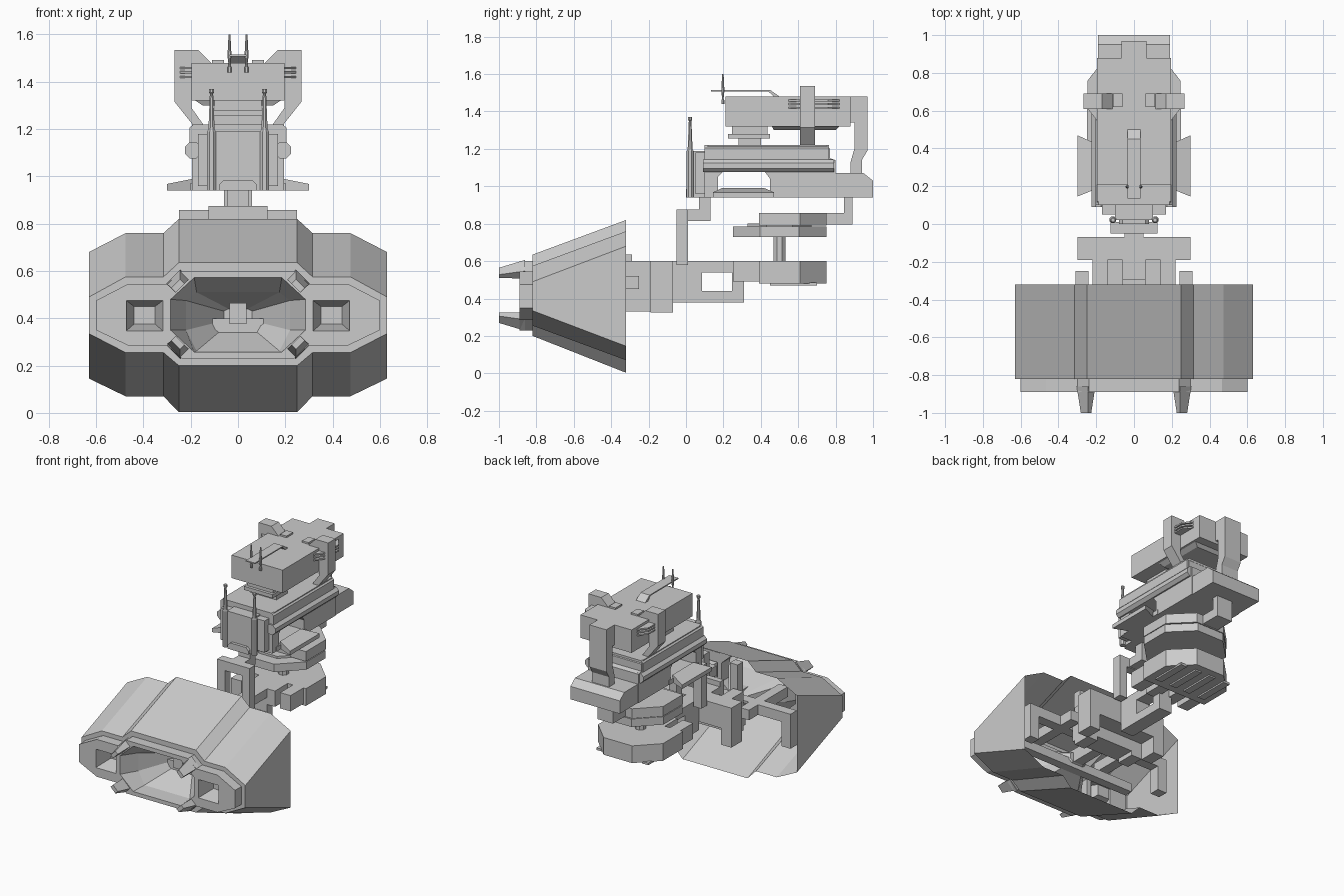
import bpy, bmesh, math

if "Cube" in bpy.data.objects:
    bpy.data.objects.remove(bpy.data.objects["Cube"])


def loft(name, rings, cap0=True, cap1=True, mirror=False):
    """Skin between matching rings of 3D points."""
    bm = bmesh.new()
    vs = [[bm.verts.new(p) for p in r] for r in rings]
    n = len(rings[0])
    for a, b in zip(vs, vs[1:]):
        for i in range(n):
            j = (i + 1) % n
            bm.faces.new((a[i], a[j], b[j], b[i]))
    if cap0:
        bm.faces.new(vs[0])
    if cap1:
        bm.faces.new(vs[-1][::-1])
    bmesh.ops.recalc_face_normals(bm, faces=bm.faces)
    me = bpy.data.meshes.new(name)
    bm.to_mesh(me)
    bm.free()
    ob = bpy.data.objects.new(name, me)
    bpy.context.collection.objects.link(ob)
    if mirror:
        md = ob.modifiers.new("Mirror", 'MIRROR')
        md.use_mirror_merge = False
    return ob


def ring(pts, axis, t):
    """Put a 2D profile at position t along an axis."""
    if axis == 'x':
        return [(t, a, b) for a, b in pts]
    if axis == 'y':
        return [(a, t, b) for a, b in pts]
    return [(a, b, t) for a, b in pts]


def prism(name, pts, axis, a, b, mirror=False):
    return loft(name, [ring(pts, axis, a), ring(pts, axis, b)], mirror=mirror)


def box(name, x0, x1, y0, y1, z0, z1, mirror=False):
    return prism(name, rect(x0, x1, y0, y1), 'z', z0, z1, mirror)


def rect(a0, a1, b0, b1):
    return [(a0, b0), (a1, b0), (a1, b1), (a0, b1)]


def sym(half):
    return half + [(-x, z) for x, z in reversed(half)]


def octagon(apothem, cx, cy):
    r = apothem / math.cos(math.pi / 8)
    return [(cx + r * math.cos(math.pi * (k + .5) / 4),
             cy + r * math.sin(math.pi * (k + .5) / 4)) for k in range(8)]


# Hull: open flared shell with a stepped front lip
back = sym([(.25, .82), (.315, .76), (.475, .76), (.63, .68),
            (.63, .145), (.475, .07), (.315, .07), (.25, .003)])
front = sym([(.25, .635), (.315, .575), (.475, .575), (.63, .49),
             (.63, .335), (.475, .255), (.315, .255), (.25, .20)])
lip = sym([(.238, .60), (.30, .545), (.465, .545), (.60, .475),
           (.60, .35), (.465, .285), (.30, .285), (.238, .23)])
loft("hull_shell", [ring(back, 'y', -.32), ring(front, 'y', -.82), ring(lip, 'y', -.82)], False, False)
lip_ob = prism("front_lip", lip, 'y', -.89, -.80)

mouth = sym([(.185, .572), (.285, .48), (.285, .35), (.185, .257)])
mouth_in = sym([(.175, .51), (.22, .475), (.22, .35), (.175, .262)])
bowl = sym([(.04, .44), (.06, .43), (.06, .39), (.04, .375)])
win = rect(.318, .472, .347, .475)
win_in = rect(.35, .44, .375, .45)
for c in (prism("cut_mouth", mouth, 'y', -.95, -.7),
          prism("cut_window_r", win, 'y', -.95, -.7),
          prism("cut_window_l", [(-x, z) for x, z in win], 'y', -.95, -.7)):
    md = lip_ob.modifiers.new("Cut", 'BOOLEAN')
    md.operation = 'DIFFERENCE'
    md.solver = 'EXACT'
    md.object = c
    bpy.context.view_layer.objects.active = lip_ob
    bpy.ops.object.modifier_apply(modifier=md.name)
    bpy.data.objects.remove(c)
loft("mouth_funnel", [ring(mouth, 'y', -.89), ring(mouth_in, 'y', -.78), ring(bowl, 'y', -.55)], False, True)
loft("window_recess", [ring(win, 'y', -.89), ring(win_in, 'y', -.77)], False, True, mirror=True)
box("mouth_core", -.035, .035, -.66, -.32, .375, .465)


# Four tapered prongs, turned to follow the mouth corners
def diamond(cx, cz, a, b, s):
    k = math.sqrt(.5)
    return [(cx + k * (u * a + v * b), cz + s * k * (-u * a + v * b))
            for u, v in ((1, 1), (1, -1), (-1, -1), (-1, 1))]


for s, nm in ((1, "upper"), (-1, "lower")):
    loft("prong_" + nm, [ring(diamond(.254, .417 + s * .14, .042, .028, s), 'y', -.86),
                         ring(diamond(.254, .417 + s * .12, .026, .013, s), 'y', -1.0)], mirror=True)

# Machinery inside the hull
box("inner_beam", .24, .31, -.68, -.25, .45, .52, True)
box("inner_cross_beam", -.56, .56, -.42, -.35, .45, .52)
box("inner_drop_post", .49, .56, -.42, -.35, .28, .45, True)
box("inner_rear_crossbar", -.45, .45, -.62, -.56, .34, .40)
box("inner_roof_post", .10, .16, -.40, -.34, .51, .76, True)
box("coupling_block", -.22, .22, -.34, -.19, .36, .51)
box("coupling_rail", .14, .22, -.32, -.19, .33, .60, True)
box("coupling_hook", -.06, .06, -.33, -.29, .51, .635)
box("coupling_hook_bar", -.06, .06, -.32, -.19, .55, .60)

# Clamp and connecting frame
box("clamp_side", .22, .30, -.19, -.07, .325, .60, True)
box("clamp_bridge", -.22, .22, -.19, -.07, .44, .60)
box("link_front_post", -.05, .05, -.07, .085, .38, .60)
box("link_upper_bar", -.05, .05, .085, .40, .54, .60)
box("link_lower_bar", -.05, .05, .085, .31, .38, .44)
box("link_rear_post", -.05, .05, .245, .31, .44, .54)

# Arched riser to the upper station
box("riser_leg", .065, .125, -.05, .01, .58, .81, True)
box("riser_top", -.125, .125, -.05, .01, .81, .875)
box("riser_arm", -.045, .045, .01, .13, .815, .875)
box("riser_neck", -.045, .045, .07, .13, .875, .95)

# Stacked octagonal plates under the station
box_oct = octagon(.25, 0, .5)
cut_oct = [(.25, .39), (.25, .61), (.11, .75), (-.11, .75), (-.25, .61), (-.25, .39)]
prism("lower_plate", cut_oct, 'z', .48, .60)
for i, x in enumerate((.03, .15)):
    box("lower_plate_finger_%d" % i, x, x + .08, .25, .40, .49, .60, True)
    box("underside_rib_%d" % i, x, x + .05, .45, .70, .47, .485, True)
prism("plate_stem", octagon(.032, 0, .5), 'z', .60, .74)
prism("middle_plate", box_oct, 'z', .73, .785)
prism("plate_spacer", octagon(.17, 0, .5), 'z', .785, .80)
prism("upper_plate", cut_oct, 'z', .79, .858)
box("rear_arm", -.06, .06, .74, .89, .795, .858)
box("rear_arm_post", -.06, .06, .845, .89, .858, .95)

# Station base with an arched opening through it
prism("station_body", [(.10, .94), (.17, .94), (.17, 1.05), (.20, 1.08), (.42, 1.08), (.45, 1.04),
                       (.45, .94), (.80, .94), (.80, 1.14), (.77, 1.15), (.77, 1.20), (.75, 1.22),
                       (.12, 1.22), (.10, 1.20)], 'x', -.195, .195)
box("station_floor", -.20, .20, .14, .47, .94, .972)
box("station_tower", -.10, .10, .02, .10, .94, 1.19)
box("tower_shoulder", .10, .17, .05, .10, .96, 1.18, True)
prism("tower_foot", sym([(.06, .985), (.08, .965), (.08, .94)]), 'y', .0, .05)
prism("station_rump", [(.63, .94), (1.0, .94), (1.0, 1.03), (.95, 1.07), (.63, 1.07)], 'x', -.19, .19)
prism("station_deck", sym([(.188, 1.22), (.205, 1.205), (.205, 1.14), (.17, 1.14)]), 'y', .10, .765)
prism("side_rail", octagon(.034, .19, 1.11), 'y', .09, .79, True)

# Flat side wings
wing = [(.30, .145), (.30, .47), (.19, .42), (.19, .19)]
loft("wing", [ring(wing, 'z', .94),
              [(x, y, .968 if x > .25 else .99) for x, y in wing]], mirror=True)

# Tall front antennas
loft("front_antenna", [ring(octagon(r, .112, .022), 'z', z) for r, z in
     ((.018, .94), (.018, 1.19), (.013, 1.20), (.007, 1.35), (.011, 1.355), (.011, 1.37))], mirror=True)

# Neck, top module and its rear leg
for i, (x, y0, y1, z0, z1) in enumerate(((.10, .28, .40, 1.21, 1.26), (.11, .225, .45, 1.255, 1.28),
                                         (.10, .245, .435, 1.28, 1.325))):
    box("neck_%d" % i, -x, x, y0, y1, z0, z1)
box("top_module", -.197, .197, .21, .88, 1.32, 1.48)
loft("module_belly", [ring(rect(-.15, .15, .47, .80), 'z', 1.30),
                      ring(rect(-.18, .18, .46, .82), 'z', 1.32)])
prism("rear_leg", [(.86, 1.48), (.97, 1.48), (.97, 1.19), (.94, 1.14), (.94, 1.05), (.88, 1.05),
                   (.88, 1.13), (.90, 1.20), (.90, 1.34), (.86, 1.34)], 'x', -.065, .065)

# Cross frame: raised shoulders and legs that lean inward
prism("cross_frame", [(.115, 1.48), (.17, 1.535), (.268, 1.535), (.268, 1.315), (.185, 1.21),
                      (.14, 1.21), (.197, 1.29), (.197, 1.40), (.115, 1.40)], 'y', .61, .69, True)
box("shoulder_vent", .06, .11, .62, .69, 1.475, 1.492, True)
for i, z in enumerate((1.42, 1.44, 1.458)):
    prism("side_slat_%d" % i, [(.19, .54), (.245, .61), (.245, .76), (.19, .83)], 'z', z - .005, z + .005, True)

# Roof aerial
prism("roof_boom", [(.135, 1.507), (.135, 1.515), (.45, 1.515), (.50, 1.48), (.47, 1.48), (.44, 1.507)],
      'x', -.035, .035)
loft("roof_whip", [ring(octagon(r, .036, .197), 'z', z) for r, z in
     ((.008, 1.44), (.008, 1.46), (.004, 1.47), (.008, 1.505), (.008, 1.52), (.004, 1.60))], mirror=True)
